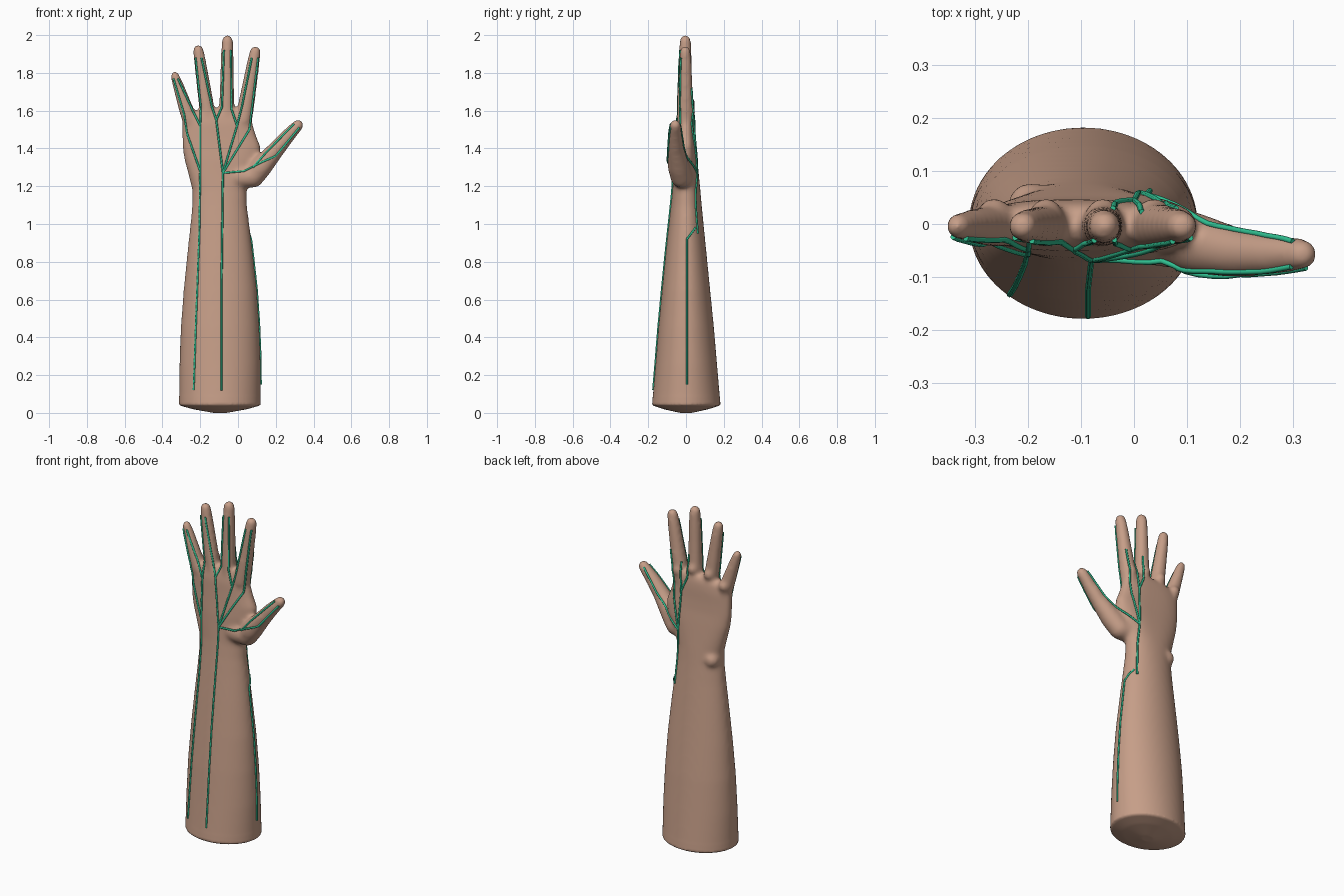
import bpy, bmesh, math
from mathutils import Vector, Matrix
from mathutils.bvhtree import BVHTree

if "Cube" in bpy.data.objects:
    bpy.data.objects.remove(bpy.data.objects["Cube"])


def material(name, rgb):
    m = bpy.data.materials.new(name)
    m.diffuse_color = (*rgb, 1)
    m.use_nodes = True
    m.node_tree.nodes["Principled BSDF"].inputs["Base Color"].default_value = m.diffuse_color
    return m


skin = material("skin", (0.565, 0.342, 0.246))
green = material("nerve green", (0.03, 0.52, 0.28))

bm = bmesh.new()


def ball(p, r, flat=1.0):
    mat = Matrix.Translation(p) @ Matrix.Diagonal((r, r * flat, r, 1))
    bmesh.ops.create_uvsphere(bm, u_segments=24, v_segments=16, radius=1, matrix=mat)


def limb(points):
    """Rounded tapering chain through (x, y, z, radius) points."""
    for p in points:
        ball(p[:3], p[3])
    for a, b in zip(points, points[1:]):
        pa, pb = Vector(a[:3]), Vector(b[:3])
        d = pb - pa
        rot = d.to_track_quat('Z', 'Y').to_matrix().to_4x4()
        bmesh.ops.create_cone(bm, cap_ends=True, segments=24, radius1=a[3], radius2=b[3],
                              depth=d.length, matrix=Matrix.Translation((pa + pb) / 2) @ rot)


# Forearm, wrist and palm: z, left, right, front, back, squareness
SECTIONS = [
    (0.00, -0.13, -0.06, -0.03, 0.03, 2),
    (0.02, -0.24, 0.05, -0.12, 0.12, 2),
    (0.04, -0.312, 0.12, -0.18, 0.183, 2),
    (0.25, -0.31, 0.12, -0.162, 0.165, 2),
    (0.45, -0.303, 0.113, -0.146, 0.148, 2),
    (0.65, -0.288, 0.10, -0.127, 0.128, 2),
    (0.85, -0.268, 0.078, -0.107, 0.108, 2),
    (1.00, -0.252, 0.06, -0.091, 0.093, 2),
    (1.10, -0.242, 0.047, -0.08, 0.083, 2.1),
    (1.18, -0.242, 0.045, -0.072, 0.076, 2.2),
    (1.26, -0.262, 0.07, -0.067, 0.068, 2.4),
    (1.34, -0.284, 0.11, -0.063, 0.06, 2.5),
    (1.41, -0.294, 0.12, -0.057, 0.052, 2.6),
    (1.47, -0.296, 0.095, -0.053, 0.048, 2.6),
    (1.53, -0.296, 0.078, -0.05, 0.046, 2.6),
    (1.58, -0.275, 0.07, -0.042, 0.042, 2.5),
    (1.61, -0.2, 0.05, -0.028, 0.03, 2.3),
]
N = 64
rings = []
for z, xl, xr, yf, yb, e in SECTIONS:
    ring = []
    for i in range(N):
        t = 2 * math.pi * i / N
        c, s = math.cos(t), math.sin(t)
        u = math.copysign(abs(c) ** (2 / e), c)
        v = math.copysign(abs(s) ** (2 / e), s)
        y = v * (yb if v > 0 else -yf)
        ring.append(bm.verts.new(((xl + xr) / 2 + u * (xr - xl) / 2, y, z)))
    rings.append(ring)
for a, b in zip(rings, rings[1:]):
    for i in range(N):
        j = (i + 1) % N
        bm.faces.new((a[i], a[j], b[j], b[i]))
bm.faces.new(rings[0][::-1])
bm.faces.new(rings[-1])

# Fingers: base x, z, base radius, tip x, z, tip radius
FINGERS = [(-0.255, 1.55, 0.041, -0.334, 1.786, 0.024),
           (-0.16, 1.58, 0.041, -0.21, 1.921, 0.029),
           (-0.06, 1.58, 0.041, -0.056, 1.970, 0.031),
           (0.03, 1.55, 0.045, 0.091, 1.913, 0.030)]
for bx, bz, br, tx, tz, tr in FINGERS:
    pts = []
    for f, k in ((0, 1), (0.25, 0.92), (0.55, 0.60), (0.85, 0.28), (1, 0)):
        pts.append((bx + (tx - bx) * f, -0.004, bz + (tz - bz) * f, tr + (br - tr) * k))
    limb(pts)
    # Knuckle on the back of the hand
    ball((bx + (tx - bx) * 0.12, 0.02, bz + (tz - bz) * 0.12 + 0.01), 0.032)

# Thumb with its fleshy root, and the wrist bone
limb([(0.0, -0.015, 1.25, 0.062), (0.08, -0.025, 1.25, 0.058), (0.125, -0.04, 1.305, 0.058),
      (0.20, -0.055, 1.392, 0.046), (0.26, -0.058, 1.462, 0.039), (0.317, -0.057, 1.523, 0.031)])
ball((-0.195, 0.035, 1.14), 0.045)

# Fuse everything into one skin
mesh = bpy.data.meshes.new("arm_and_hand")
bm.to_mesh(mesh)
bm.free()
arm = bpy.data.objects.new("arm_and_hand", mesh)
bpy.context.collection.objects.link(arm)
bpy.context.view_layer.objects.active = arm
arm.select_set(True)
rm = arm.modifiers.new("fuse", 'REMESH')
rm.mode = 'VOXEL'
rm.voxel_size = 0.009
bpy.ops.object.modifier_apply(modifier=rm.name)

# Soften the joins but keep the cut end crisp
bm = bmesh.new()
bm.from_mesh(arm.data)
for _ in range(10):
    bmesh.ops.smooth_vert(bm, verts=[v for v in bm.verts if v.co.z > 0.09], factor=0.5,
                          use_axis_x=True, use_axis_y=True, use_axis_z=True)
bvh = BVHTree.FromBMesh(bm)
bm.to_mesh(arm.data)
bm.free()
arm.data.materials.clear()
arm.data.materials.append(skin)
bpy.ops.object.shade_smooth_by_angle(angle=math.radians(50))


def nerve(name, paths, direction, axes):
    """Thin tubes laid on the skin; path pairs are coordinates on the given axes."""
    d = Vector(direction)
    cu = bpy.data.curves.new(name, 'CURVE')
    cu.dimensions = '3D'
    cu.bevel_depth = 0.0055
    cu.bevel_resolution = 1
    cu.use_fill_caps = True
    for path in paths:
        pts = []
        for a, b in zip(path, path[1:]):
            n = max(2, int(math.dist(a, b) / 0.025))
            for i in range(n + (b is path[-1])):
                p = Vector((0, 0, 0))
                for k, ax in enumerate(axes):
                    p[ax] = a[k] + (b[k] - a[k]) * i / n
                hit = bvh.ray_cast(p - d * 2, d)[0]
                if hit is None:
                    hit = bvh.find_nearest(p)[0]
                pts.append(hit - d * 0.002)
        sp = cu.splines.new('POLY')
        sp.points.add(len(pts) - 1)
        for q, p in zip(sp.points, pts):
            q.co = (*p, 1)
    cu.materials.append(green)
    ob = bpy.data.objects.new(name, cu)
    bpy.context.collection.objects.link(ob)
    bpy.ops.object.select_all(action='DESELECT')
    ob.select_set(True)
    bpy.context.view_layer.objects.active = ob
    bpy.ops.object.convert(target='MESH')


# Nerve on the little-finger side of the palm
nerve("outer_nerve", [
    [(-0.235, 0.12), (-0.222, 0.5), (-0.205, 0.95), (-0.2, 1.28), (-0.2, 1.52), (-0.197, 1.62), (-0.225, 1.88)],
    [(-0.2, 1.28), (-0.27, 1.48), (-0.285, 1.58), (-0.342, 1.77)],
    [(-0.2, 1.52), (-0.235, 1.59), (-0.318, 1.77)],
], (0, 1, 0), (0, 2))

# Central nerve fanning out to the fingers and thumb
HUB = (-0.08, 1.27)
nerve("middle_nerve", [
    [(-0.087, 0.12), (-0.087, 0.7), HUB],
    [HUB, (-0.115, 1.55), (-0.138, 1.62), (-0.193, 1.88)],
    [(-0.115, 1.55), (-0.085, 1.62), (-0.075, 1.92)],
    [HUB, (-0.005, 1.52), (-0.035, 1.61), (-0.037, 1.92)],
    [(-0.005, 1.52), (0.02, 1.62), (0.073, 1.88)],
    [HUB, (0.06, 1.5), (0.075, 1.62), (0.107, 1.88)],
    [HUB, (0.03, 1.28), (0.12, 1.325), (0.2, 1.36), (0.325, 1.51)],
    [(0.08, 1.30), (0.15, 1.38), (0.297, 1.53)],
], (0, 1, 0), (0, 2))

# Nerve along the thumb side of the forearm
nerve("side_nerve", [[(0.005, 0.15), (0.005, 0.92), (0.05, 0.98)]], (-1, 0, 0), (1, 2))

# Its fan over the back of the hand
HUB = (0.01, 1.27)
nerve("back_nerve", [
    [(0.03, 0.95), (0.02, 1.1), HUB],
    [HUB, (0.1, 1.33), (0.2, 1.41), (0.3, 1.53)],
    [HUB, (0.05, 1.45), (0.06, 1.6), (0.08, 1.72)],
    [HUB, (0.0, 1.5), (0.015, 1.66)],
    [(0.0, 1.5), (-0.035, 1.58), (-0.04, 1.72)],
], (0, -1, 0), (0, 2))
